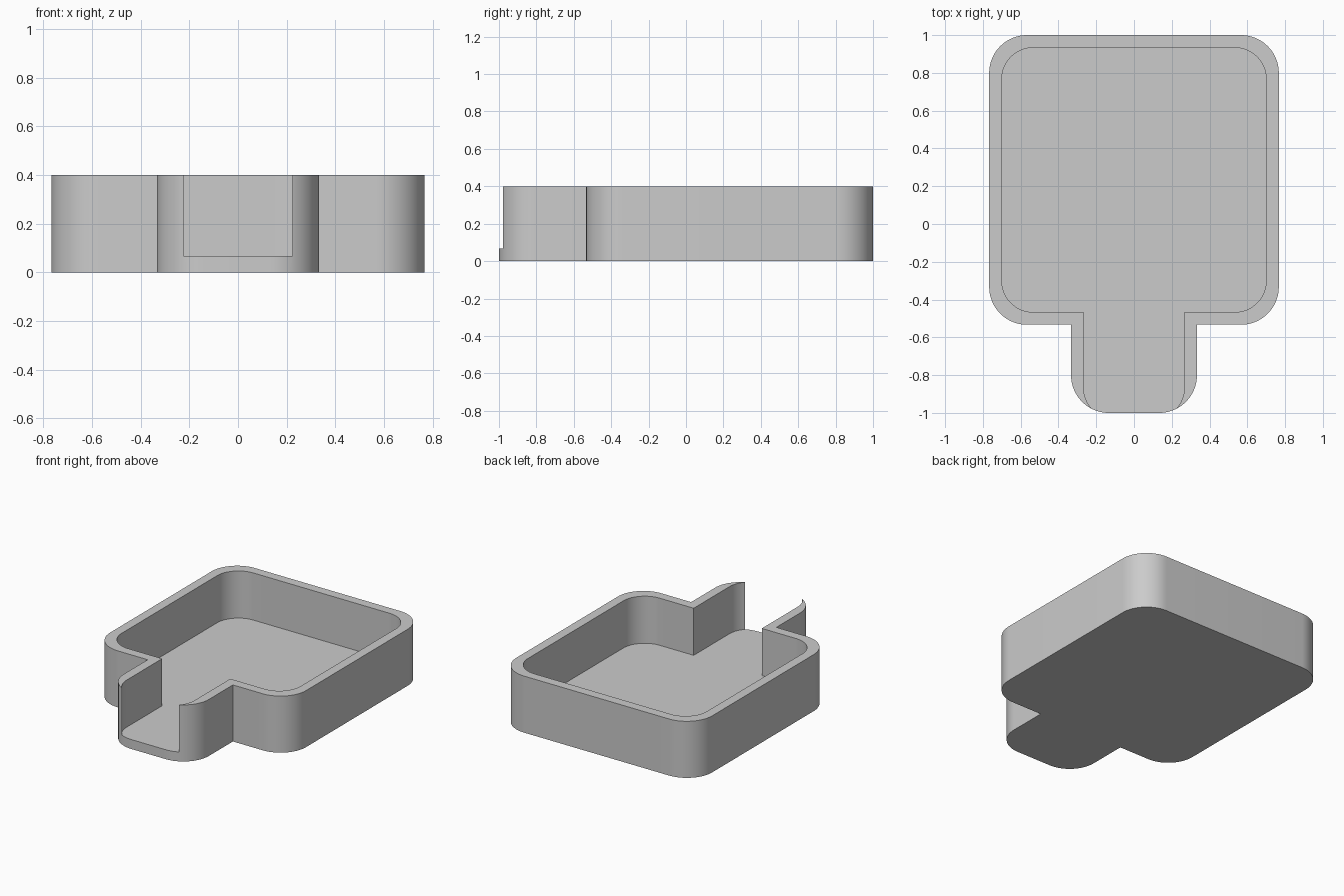
import bpy, bmesh, math

cube = bpy.data.objects.get("Cube")
if cube:
    bpy.data.objects.remove(cube, do_unlink=True)

U = 1 / 15          # wall thickness, the module of the design
HEIGHT = 6 * U

grey = bpy.data.materials.new("plain grey")
grey.use_nodes = True
colour = (0.6, 0.6, 0.6, 1)
grey.diffuse_color = colour
grey.node_tree.nodes["Principled BSDF"].inputs["Base Color"].default_value = colour


def arc(cx, cy, r, start, steps=20):
    """Quarter circle, counter-clockwise from the start angle in degrees."""
    angles = [math.radians(start + 90 * i / steps) for i in range(steps + 1)]
    return [(cx + r * math.cos(a), cy + r * math.sin(a)) for a in angles]


def tray_outline(half, front, back, spout, tip, r):
    """Rounded square with a rounded spout toward -y; right half is mirrored."""
    right = arc(spout - r, tip + r, r, -90)
    right += [(spout, front)]
    right += arc(half - r, front + r, r, -90)
    right += arc(half - r, back - r, r, 0)
    return right + [(-x, y) for x, y in reversed(right)]


def prism(name, outline, z0, z1):
    bm = bmesh.new()
    base = bm.faces.new([bm.verts.new((x, y, z0)) for x, y in outline])
    top = bmesh.ops.extrude_face_region(bm, geom=[base])["geom"]
    bmesh.ops.translate(bm, vec=(0, 0, z1 - z0),
                        verts=[v for v in top if isinstance(v, bmesh.types.BMVert)])
    bmesh.ops.recalc_face_normals(bm, faces=bm.faces)
    mesh = bpy.data.meshes.new(name)
    bm.to_mesh(mesh)
    bm.free()
    mesh.materials.append(grey)
    obj = bpy.data.objects.new(name, mesh)
    bpy.context.collection.objects.link(obj)
    return obj


# Solid block, then a cavity that breaks through the tip of the spout
tray = prism("tray", tray_outline(11.5 * U, -8 * U, 15 * U, 5 * U, -15 * U, 3 * U),
             0, HEIGHT)
cavity = prism("cavity_cutter",
               tray_outline(10.5 * U, -7 * U, 14 * U, 4 * U, -15.5 * U, 2.5 * U),
               U, HEIGHT + U)

cut = tray.modifiers.new("hollow", 'BOOLEAN')
cut.operation = 'DIFFERENCE'
cut.solver = 'EXACT'
cut.object = cavity

# Apply the cut and remove the cutter
bpy.ops.object.select_all(action='DESELECT')
tray.select_set(True)
bpy.context.view_layer.objects.active = tray
bpy.ops.object.modifier_apply(modifier=cut.name)
bpy.data.objects.remove(cavity, do_unlink=True)
bpy.ops.object.shade_smooth_by_angle(angle=math.radians(30))
